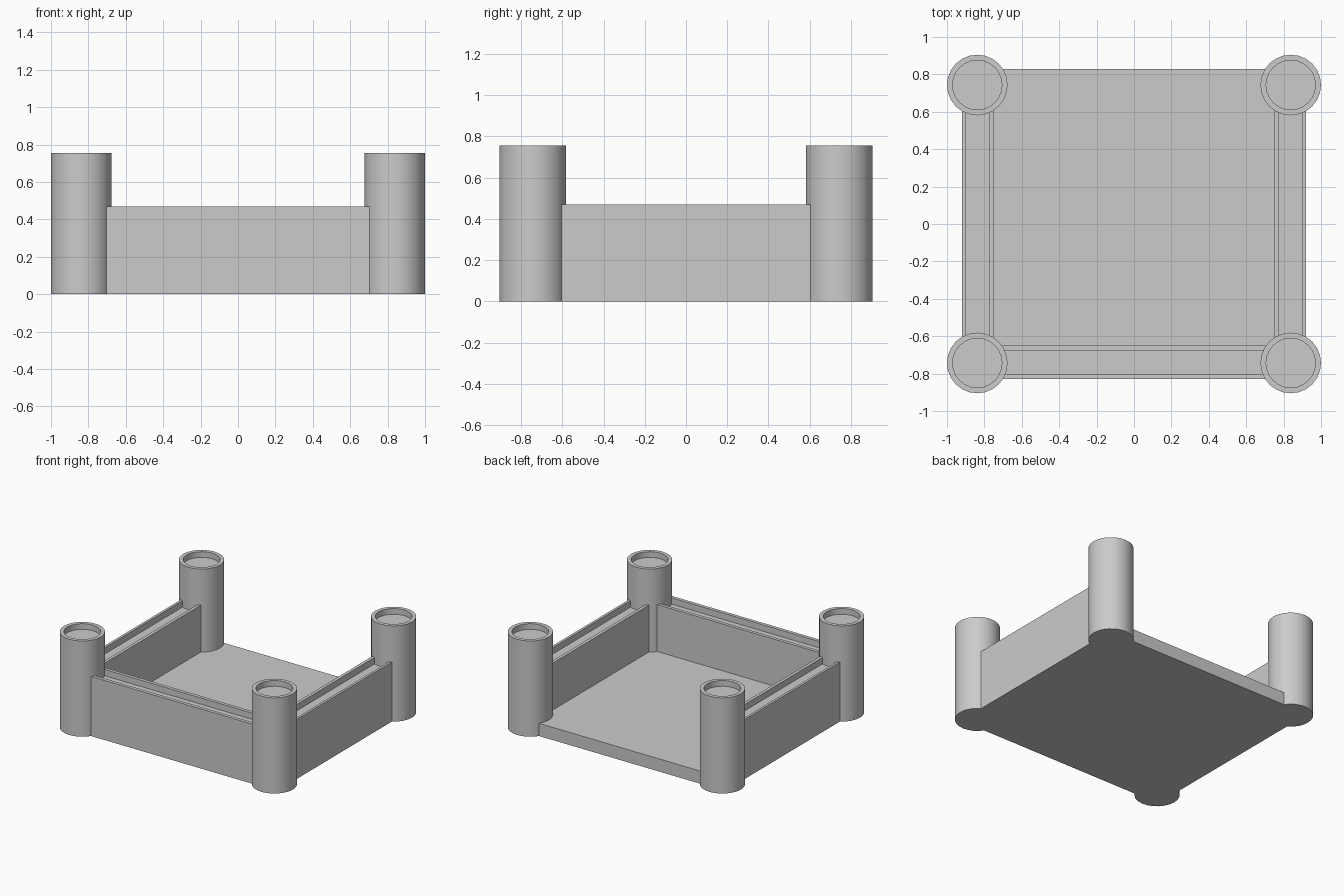
import bpy, bmesh
from math import cos, sin, pi
from mathutils import Vector

if "Cube" in bpy.data.objects:
    bpy.data.objects.remove(bpy.data.objects["Cube"])

TX, TY, R = 0.838, 0.743, 0.162      # tower centres and radius
TOWER_H, WALL_H, FLOOR_H = 0.755, 0.47, 0.10
WALK_Z, CUP_DEPTH, SIDES = 0.42, 0.045, 24


def finish(name, bm):
    bmesh.ops.remove_doubles(bm, verts=bm.verts, dist=1e-5)
    bmesh.ops.recalc_face_normals(bm, faces=bm.faces)
    me = bpy.data.meshes.new(name)
    bm.to_mesh(me)
    bm.free()
    ob = bpy.data.objects.new(name, me)
    bpy.context.collection.objects.link(ob)
    return ob


def prism(name, profile, start, end, place):
    """Extrude a 2D profile from start to end; place maps (u, v, t) to 3D."""
    bm = bmesh.new()
    face = bm.faces.new([bm.verts.new(place(u, v, start)) for u, v in profile])
    ext = bmesh.ops.extrude_face_region(bm, geom=[face])
    shift = Vector(place(0, 0, end)) - Vector(place(0, 0, start))
    bmesh.ops.translate(bm, vec=shift,
                        verts=[g for g in ext["geom"] if isinstance(g, bmesh.types.BMVert)])
    # extrude_face_region keeps the start face as the closing cap
    if not face.is_valid:
        bm.edges.ensure_lookup_table()
        bmesh.ops.holes_fill(bm, edges=bm.edges[:], sides=0)
    return finish(name, bm)


def wall_profile(outer, inner, rim_out, rim_in):
    """Wall section with a sunken walkway between two thin parapets."""
    return [(outer, 0), (outer, WALL_H), (rim_out, WALL_H), (rim_out, WALK_Z),
            (rim_in, WALK_Z), (rim_in, WALL_H), (inner, WALL_H), (inner, 0)]


def tower(name, x, y):
    """Round tower with a shallow recessed top."""
    bm = bmesh.new()
    rings = []
    for r, z in [(R, 0), (R, TOWER_H), (R - 0.03, TOWER_H), (R - 0.03, TOWER_H - CUP_DEPTH)]:
        rings.append([bm.verts.new((x + r * cos(2 * pi * i / SIDES),
                                    y + r * sin(2 * pi * i / SIDES), z))
                      for i in range(SIDES)])
    for a, b in zip(rings, rings[1:]):
        for i in range(SIDES):
            j = (i + 1) % SIDES
            bm.faces.new((a[i], a[j], b[j], b[i]))
    bm.faces.new(rings[0])
    bm.faces.new(rings[-1])
    ob = finish(name, bm)
    bpy.ops.object.select_all(action='DESELECT')
    ob.select_set(True)
    bpy.context.view_layer.objects.active = ob
    bpy.ops.object.shade_smooth_by_angle(angle=0.6)


# Courtyard floor, open at the back
prism("floor", [(-0.75, -0.65), (0.75, -0.65), (0.75, 0.83), (-0.75, 0.83)],
      0, FLOOR_H, lambda u, v, t: (u, v, t))

# Front wall
prism("front_wall", wall_profile(-0.83, -0.65, -0.803, -0.677), -TX, TX,
      lambda u, v, t: (t, u, v))

# Side walls and corner towers
for side, s in (("left", -1), ("right", 1)):
    prism(side + "_wall", wall_profile(0.92, 0.75, 0.90, 0.775), -TY, TY,
          lambda u, v, t, s=s: (s * u, t, v))
    tower("front_" + side + "_tower", s * TX, -TY)
    tower("back_" + side + "_tower", s * TX, TY)
